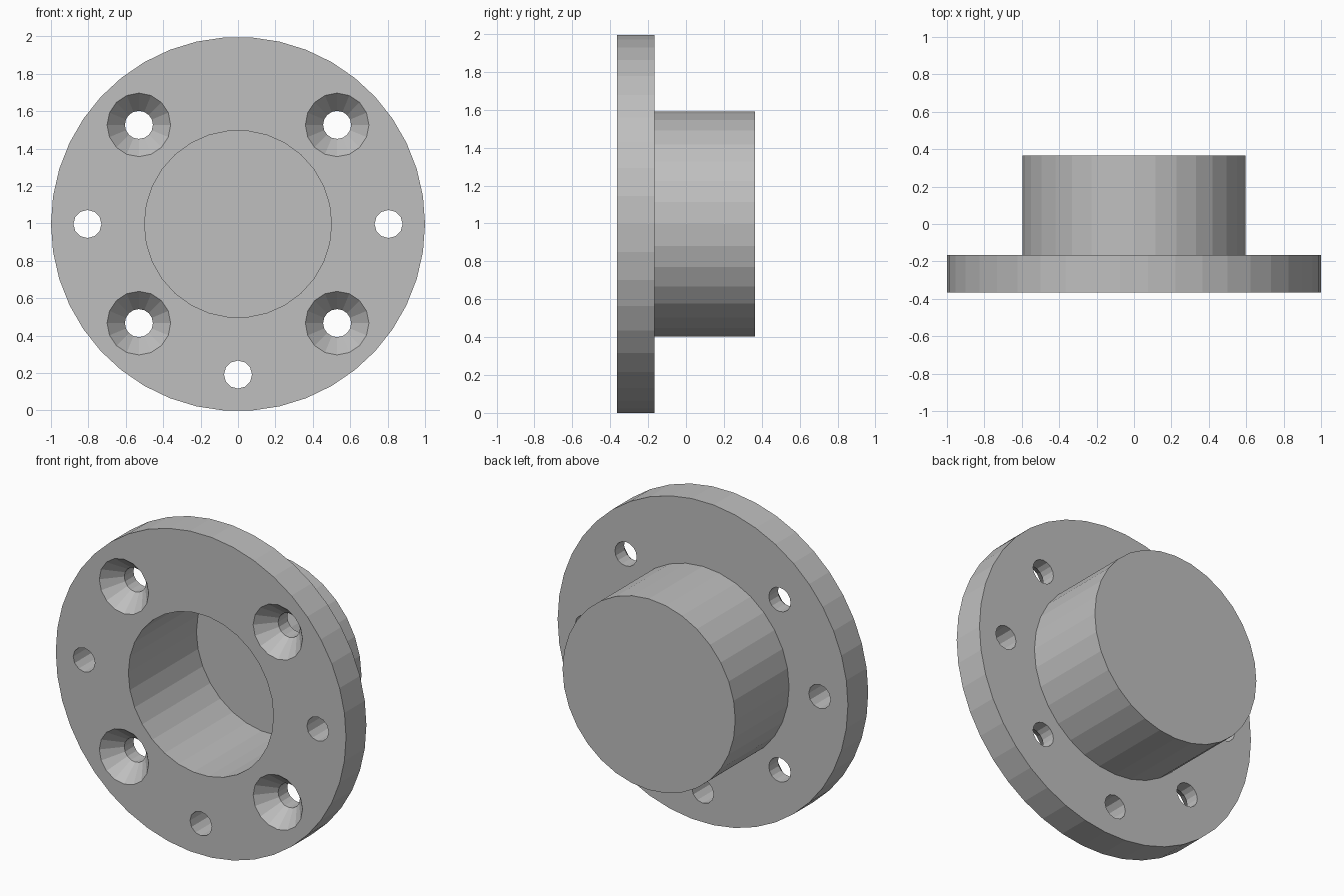
import bpy
import math
from mathutils import Matrix

default = bpy.data.objects.get("Cube")
if default:
    bpy.data.objects.remove(default, do_unlink=True)

FRONT, SEAT, BACK = -0.365, -0.165, 0.365
CENTRE_Z = 0.997
EPS = 0.02

grey = bpy.data.materials.new("plain_grey")
grey.use_nodes = True
colour = (0.52, 0.52, 0.52, 1)
grey.diffuse_color = colour
grey.node_tree.nodes["Principled BSDF"].inputs["Base Color"].default_value = colour


def drum(name, r_front, r_back, y0, y1, sides, x=0, z=0):
    """Cylinder or cone along y, with a corner pointing to +x."""
    bpy.ops.mesh.primitive_cone_add(vertices=sides, radius1=r_front, radius2=r_back, depth=y1 - y0)
    obj = bpy.context.object
    obj.name = name
    turn = Matrix.Rotation(-math.pi / 2, 4, "X") @ Matrix.Rotation(math.pi / 2, 4, "Z")
    obj.data.transform(Matrix.Translation((x, (y0 + y1) / 2, z + CENTRE_Z)) @ turn)
    obj.data.materials.append(grey)
    return obj


def combine(target, tool, operation):
    mod = target.modifiers.new(operation.lower(), "BOOLEAN")
    mod.operation = operation
    mod.solver = "EXACT"
    mod.object = tool
    bpy.context.view_layer.objects.active = target
    bpy.ops.object.modifier_apply(modifier=mod.name)
    bpy.data.objects.remove(tool, do_unlink=True)


# Round flange with the cup body behind it
body = drum("flanged_cup", 1, 1, FRONT, SEAT, 42)
combine(body, drum("cup_body", 0.595, 0.595, SEAT - 0.1, BACK, 32), "UNION")

# Blind bore open at the front
combine(body, drum("bore_cutter", 0.5, 0.5, FRONT - EPS, FRONT + 0.67, 30), "DIFFERENCE")

# Plain holes: both sides and bottom
for x, z in ((-0.805, 0), (0.805, 0), (0, -0.805)):
    combine(body, drum("hole_cutter", 0.075, 0.075, FRONT - EPS, SEAT + EPS, 12, x, z), "DIFFERENCE")

# Countersunk screw holes on the diagonals
sink = 0.11
slope = (0.17 - 0.075) / sink
for x in (-0.53, 0.53):
    for z in (-0.53, 0.53):
        combine(body, drum("screw_cutter", 0.075, 0.075, FRONT - EPS, SEAT + EPS, 16, x, z), "DIFFERENCE")
        combine(body, drum("sink_cutter", 0.17 + EPS * slope, 0.075, FRONT - EPS, FRONT + sink, 16, x, z), "DIFFERENCE")
